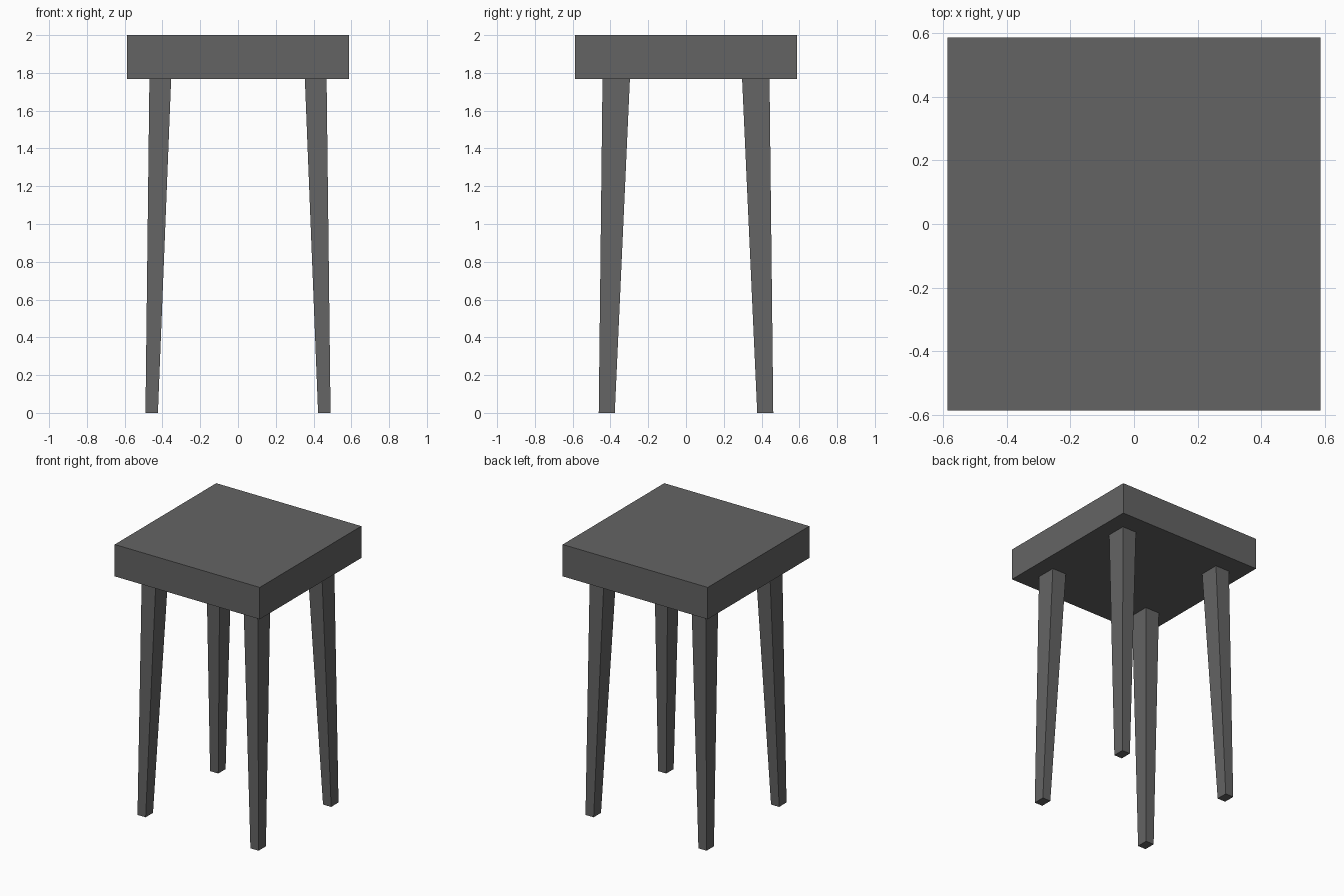
import bpy, bmesh

if "Cube" in bpy.data.objects:
    bpy.data.objects.remove(bpy.data.objects["Cube"])

# Single dark grey finish
grey = bpy.data.materials.new("dark grey")
grey.diffuse_color = (0.127, 0.127, 0.127, 1)
grey.use_nodes = True
grey.node_tree.nodes["Principled BSDF"].inputs["Base Color"].default_value = grey.diffuse_color

SEAT_HALF, SEAT_BOTTOM, SEAT_TOP = 0.587, 1.767, 2.0


def tapered_box(name, bottom, top, z0, z1):
    """Box between two rectangles (x0, x1, y0, y1) at heights z0 and z1."""
    bm = bmesh.new()
    bmesh.ops.create_cube(bm, size=2)
    for v in bm.verts:
        rect, z = (top, z1) if v.co.z > 0 else (bottom, z0)
        v.co = (rect[1] if v.co.x > 0 else rect[0],
                rect[3] if v.co.y > 0 else rect[2], z)
    bmesh.ops.recalc_face_normals(bm, faces=bm.faces)
    mesh = bpy.data.meshes.new(name)
    bm.to_mesh(mesh)
    bm.free()
    mesh.materials.append(grey)
    obj = bpy.data.objects.new(name, mesh)
    bpy.context.collection.objects.link(obj)
    return obj


# Thick square seat
square = (-SEAT_HALF, SEAT_HALF, -SEAT_HALF, SEAT_HALF)
tapered_box("seat", square, square, SEAT_BOTTOM, SEAT_TOP)


# Four splayed legs, narrower at the foot
def leg_rect(sx, sy, x0, x1, y0, y1):
    return (*sorted((sx * x0, sx * x1)), *sorted((sy * y0, sy * y1)))


for sy, depth in ((-1, "front"), (1, "back")):
    for sx, side in ((-1, "left"), (1, "right")):
        tapered_box(f"{depth}_{side}_leg",
                    leg_rect(sx, sy, 0.424, 0.49, 0.377, 0.462),
                    leg_rect(sx, sy, 0.354, 0.469, 0.297, 0.442),
                    0.0, SEAT_BOTTOM)
